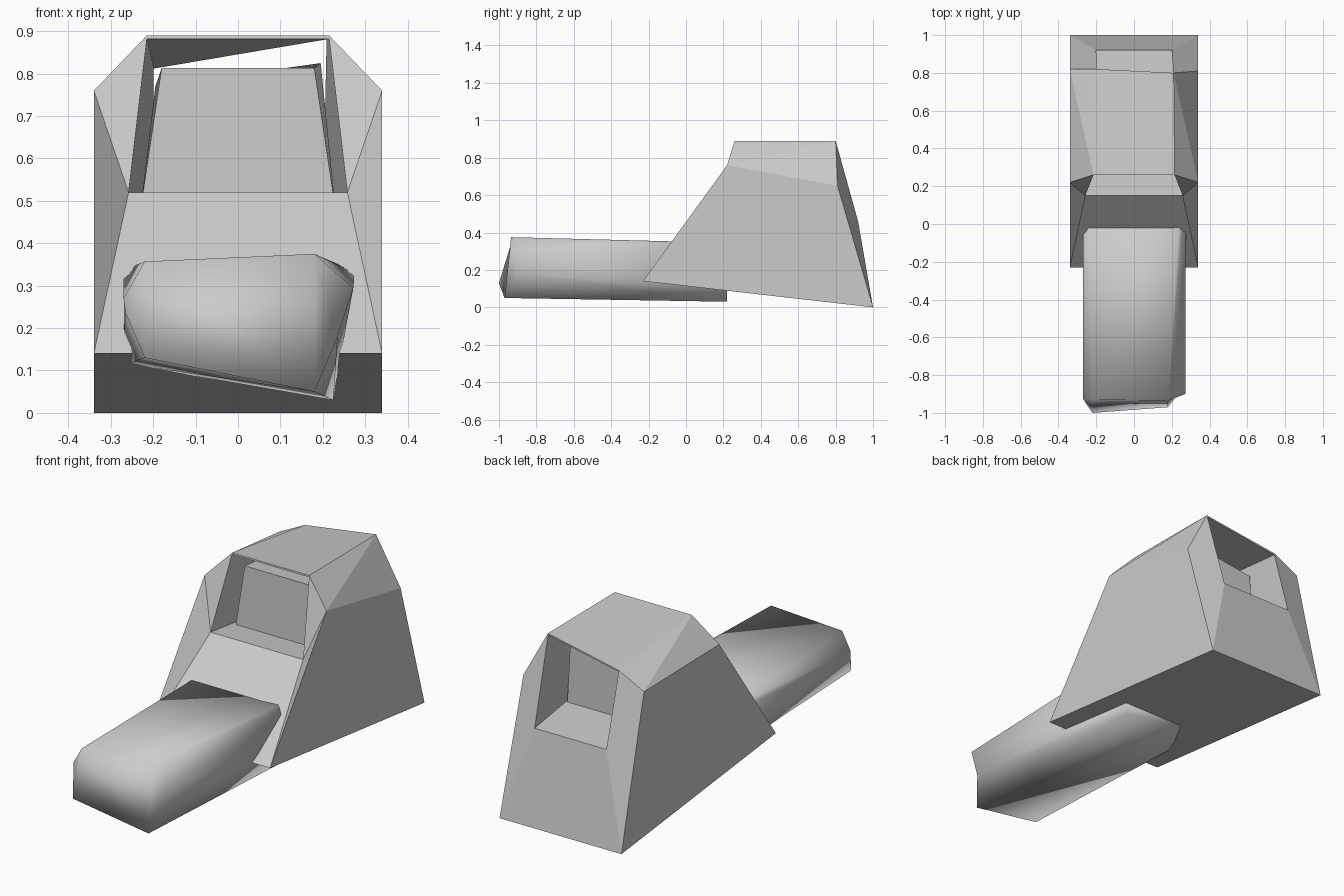
import bpy, bmesh

cube = bpy.data.objects.get("Cube")
if cube:
    bpy.data.objects.remove(cube, do_unlink=True)

grey = bpy.data.materials.new("plain grey")
grey.use_nodes = True
GREY = (0.6, 0.6, 0.6, 1)
grey.diffuse_color = GREY
bsdf = next(n for n in grey.node_tree.nodes if n.type == 'BSDF_PRINCIPLED')
bsdf.inputs["Base Color"].default_value = GREY


def build(name, points, faces, smooth=False):
    """Mesh object from named points and faces given as strings or key lists."""
    bm = bmesh.new()
    v = {k: bm.verts.new(p) for k, p in points.items()}
    for f in faces:
        keys = f.split() if isinstance(f, str) else f
        bm.faces.new([v[k] for k in keys])
    bmesh.ops.recalc_face_normals(bm, faces=bm.faces)
    for f in bm.faces:
        f.smooth = smooth
    mesh = bpy.data.meshes.new(name)
    bm.to_mesh(mesh)
    bm.free()
    mesh.materials.append(grey)
    ob = bpy.data.objects.new(name, mesh)
    bpy.context.collection.objects.link(ob)
    return ob


# Wedge body: left (L, +x) and right (R, -x) corners of each level
P = {}
for side, s in (("L", 1), ("R", -1)):
    P["toe" + side] = (s * .34, -.23, .14)        # front bottom corner
    P["heel" + side] = (s * .34, 1, 0)            # back bottom corner
    P["shoulder" + side] = (s * .34, .22, .76)    # front side corner
    P["brow" + side] = (s * .215, .26, .89)       # front roof corner
    P["sill" + side] = (s * .258, .15, .52)       # front opening
    P["back_sill" + side] = (s * .2, .92, .46)    # back opening
    P["brow_in" + side] = (s * .215, .259, .882)  # roof underside
P["rearL"], P["rearR"] = (.34, .81, .65), (-.34, .82, .75)
P["topL"], P["topR"] = (.21, .8, .89), (-.2, .82, .82)
P["top_inL"], P["top_inR"] = (.209, .8, .882), (-.199, .82, .812)

body_faces = [
    "toeL toeR heelR heelL",                      # underside
    "toeL toeR sillR sillL",                      # sloped front
    "heelL heelR back_sillR back_sillL",          # sloped back
    "browR browL topL topR",                      # roof
    "browR topR rearR",
    "browR rearR shoulderR",                      # roof shoulders
    "browL topL shoulderL",
    "topL rearL shoulderL",
    "browL browR brow_inR brow_inL",              # roof lips
    "topL topR top_inR top_inL",
    "brow_inL brow_inR top_inR top_inL",          # tunnel ceiling
    "sillL sillR back_sillR back_sillL",          # tunnel floor
]
for s in "LR":
    body_faces += [f.replace("*", s) for f in (
        "toe* shoulder* rear* heel*",             # side
        "toe* shoulder* sill*",                   # front posts
        "shoulder* brow* brow_in* sill*",
        "heel* rear* top* top_in* back_sill*",    # back post
        "sill* brow_in* top_in* back_sill*",      # tunnel wall
    )]
build("body", P, body_faces)

# Upright block inside the opening
B = {}
for side, s in (("L", 1), ("R", -1)):
    B["fb" + side] = (s * .23, .305, .48)
    B["ft" + side] = (s * .18, .31, .814)
    B["bb" + side] = (s * .215, .64, .46)
    B["bt" + side] = (s * .195, .64, .825 if s > 0 else .77)
build("inner_block", B, [
    "fbL fbR ftR ftL", "bbL bbR btR btL", "ftL ftR btR btL", "fbL fbR bbR bbL",
    "fbL ftL btL bbL", "fbR ftR btR bbR"])

# Soft bar reaching forward, lofted between two rings
front = [(-.22, -.93, .357), (.18, -.935, .375), (.272, -.9, .295), (.235, -.9, .18),
         (.18, -.97, .05), (-.22, -1, .13), (-.265, -.93, .235), (-.27, -.925, .27)]
back = [(-.25, .22, .345), (.25, .22, .345), (.275, .22, .33), (.235, .22, .095),
        (.225, .22, .03), (-.26, .22, .115), (-.27, .22, .17), (-.27, .22, .33)]
n = len(front)
R = {("f", i): p for i, p in enumerate(front)}
R.update({("b", i): p for i, p in enumerate(back)})
bar_faces = [[("f", i), ("f", (i + 1) % n), ("b", (i + 1) % n), ("b", i)] for i in range(n)]
bar_faces += [[("f", i) for i in (0, 1, 4, 5)], [("f", i) for i in (1, 2, 3, 4)],
              [("f", i) for i in (5, 6, 7, 0)], [("b", i) for i in range(n)]]
build("bar", R, bar_faces, smooth=True)
